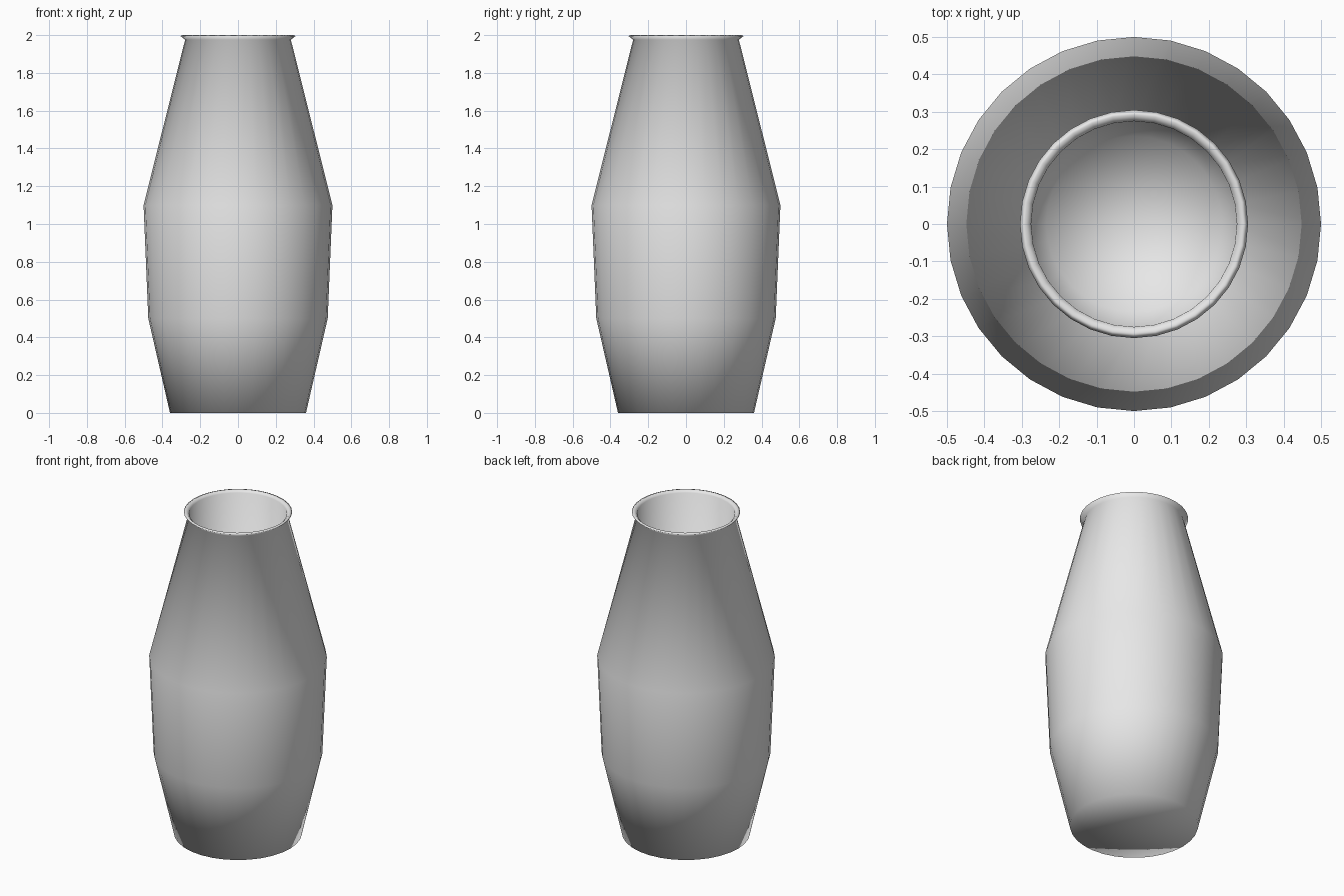
import bpy, bmesh, math

if "Cube" in bpy.data.objects:
    bpy.data.objects.remove(bpy.data.objects["Cube"])

SIDES = 32

# profile (radius, height): underside, body, flared rim, tapered inside, inner floor
PROFILE = [(0, 0), (0.36, 0), (0.475, 0.5), (0.5, 1.1), (0.28, 1.975),
           (0.305, 1.995), (0.291, 2.0), (0.275, 1.985), (0.235, 0.1), (0, 0.1)]

bm = bmesh.new()


def ring(r, z):
    if r == 0:
        return [bm.verts.new((0, 0, z))] * SIDES
    return [bm.verts.new((r * math.cos(2 * math.pi * i / SIDES),
                          r * math.sin(2 * math.pi * i / SIDES), z))
            for i in range(SIDES)]


# lathe the profile
rings = [ring(r, z) for r, z in PROFILE]
for low, high in zip(rings, rings[1:]):
    for i in range(SIDES):
        j = (i + 1) % SIDES
        corners = list(dict.fromkeys((low[i], low[j], high[j], high[i])))
        bm.faces.new(corners).smooth = True
bmesh.ops.recalc_face_normals(bm, faces=bm.faces)

mesh = bpy.data.meshes.new("vase")
bm.to_mesh(mesh)
bm.free()

# single pale grey material
grey = bpy.data.materials.new("pale_grey")
grey.diffuse_color = (0.8, 0.8, 0.8, 1)
grey.use_nodes = True
grey.node_tree.nodes["Principled BSDF"].inputs["Base Color"].default_value = grey.diffuse_color
mesh.materials.append(grey)

vase = bpy.data.objects.new("vase", mesh)
bpy.context.collection.objects.link(vase)
